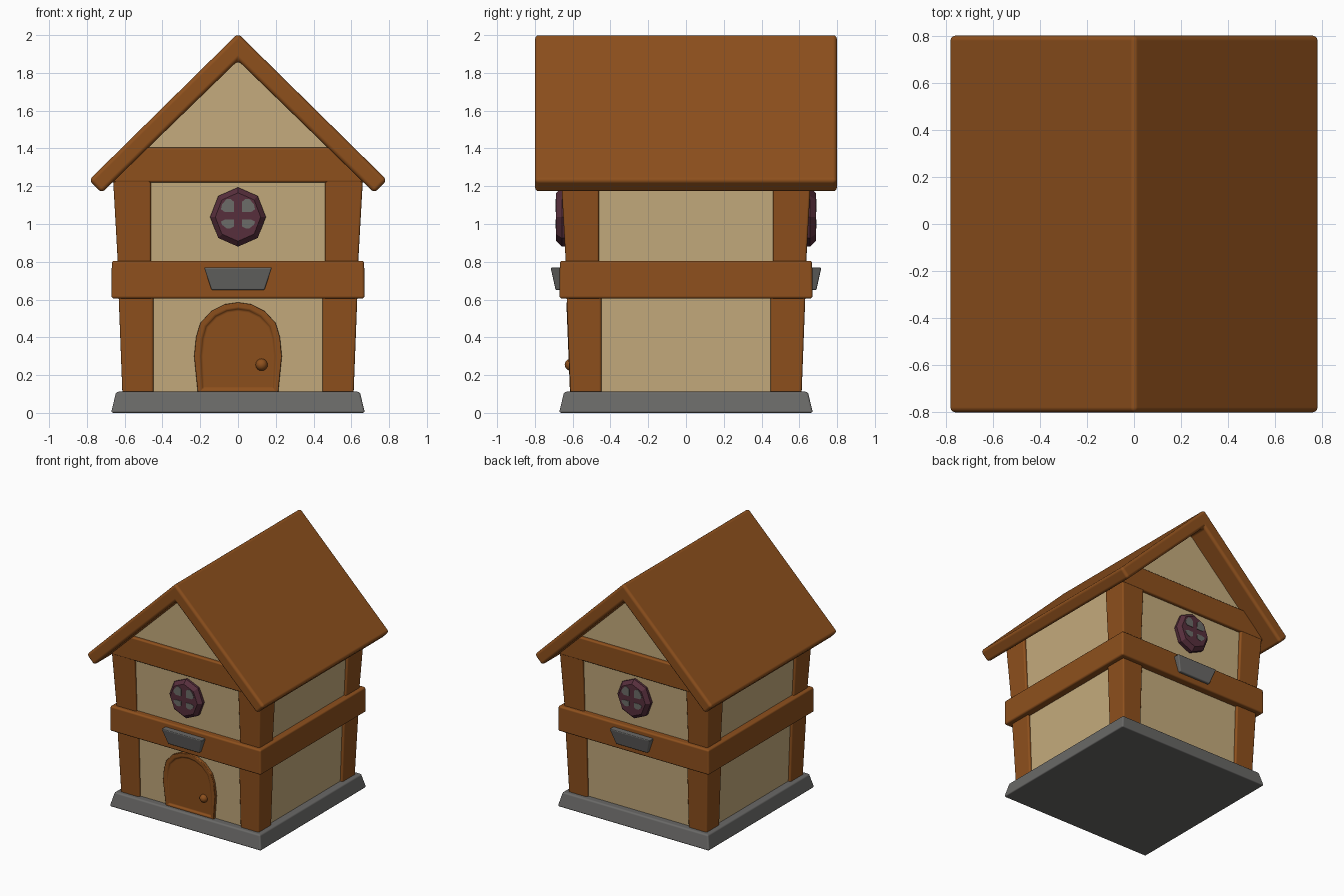
import bpy, bmesh, math

if "Cube" in bpy.data.objects:
    bpy.data.objects.remove(bpy.data.objects["Cube"])


def material(name, rgb):
    m = bpy.data.materials.new(name)
    m.diffuse_color = (*rgb, 1)
    m.use_nodes = True
    m.node_tree.nodes["Principled BSDF"].inputs["Base Color"].default_value = m.diffuse_color
    return m


WOOD = material("brown wood", (0.27, 0.08, 0.012))
PLASTER = material("beige plaster", (0.56, 0.41, 0.205))
STONE = material("grey stone", (0.142, 0.14, 0.135))
FRAME = material("plum frame", (0.095, 0.028, 0.045))
GLASS = material("grey glass", (0.15, 0.15, 0.14))


def finish(name, bm, mat, bevel):
    bmesh.ops.recalc_face_normals(bm, faces=bm.faces[:])
    for f in bm.faces:
        f.smooth = bevel > 0
    me = bpy.data.meshes.new(name)
    bm.to_mesh(me)
    bm.free()
    me.materials.append(mat)
    ob = bpy.data.objects.new(name, me)
    bpy.context.collection.objects.link(ob)
    if bevel:
        mod = ob.modifiers.new("soft edges", 'BEVEL')
        mod.width = bevel
        mod.segments = 3
        mod.limit_method = 'ANGLE'
        mod.angle_limit = math.radians(25)
        mod.harden_normals = True
    return ob


def loft(name, ring_a, ring_b, mat, bevel=0.0, inset=None):
    """Solid between two matching rings; inset = frame width and recess on ring_b."""
    bm = bmesh.new()
    a = [bm.verts.new(p) for p in ring_a]
    b = [bm.verts.new(p) for p in ring_b]
    n = len(a)
    bm.faces.new(a)
    cap = bm.faces.new(b)
    for i in range(n):
        j = (i + 1) % n
        bm.faces.new((a[i], a[j], b[j], b[i]))
    if inset:
        bmesh.ops.recalc_face_normals(bm, faces=bm.faces[:])
        bmesh.ops.inset_region(bm, faces=[cap], thickness=inset[0])
        bmesh.ops.inset_region(bm, faces=[cap], thickness=0.012, depth=-inset[1])
    return finish(name, bm, mat, bevel)


def prism(name, profile, y0, y1, mat, bevel=0.0):
    return loft(name, [(x, y0, z) for x, z in profile],
                [(x, y1, z) for x, z in profile], mat, bevel)


def rect(x0, x1, y0, y1, z):
    return [(x0, y0, z), (x1, y0, z), (x1, y1, z), (x0, y1, z)]


def square(r, z):
    return rect(-r, r, -r, r, z)


def mirrored(half):
    """Close a right-hand half profile across x = 0."""
    return half + [(-x, z) for x, z in reversed(half) if x > 0]


# Stone base, flared plaster walls and timber belt
loft("stone_base", square(0.672, 0), square(0.645, 0.112), STONE, 0.012)
loft("lower_walls", square(0.592, 0.1), square(0.612, 0.62), PLASTER)
loft("upper_walls", square(0.618, 0.79), square(0.64, 1.25), PLASTER)
prism("gable_walls", mirrored([(0, 1.90), (0.65, 1.255), (0.6, 1.24)]),
      -0.638, 0.638, PLASTER)
loft("timber_belt", square(0.67, 0.605), square(0.668, 0.805), WOOD, 0.014)

# Roof as one chevron
prism("roof", mirrored([(0, 2.009), (0.789, 1.232), (0.722, 1.164), (0, 1.865)]),
      -0.8, 0.8, WOOD, 0.022)

# Flared corner posts on both storeys
for sx in (-1, 1):
    for sy in (-1, 1):
        for label, inner, low, high, z0, z1 in (
                ("lower", 0.448, 0.612, 0.632, 0.1, 0.62),
                ("upper", 0.46, 0.636, 0.662, 0.79, 1.25)):
            loft(label + "_corner_post",
                 rect(sx * inner, sx * low, sy * inner, sy * low, z0),
                 rect(sx * inner, sx * high, sy * inner, sy * high, z1), WOOD, 0.012)

for s, side in ((-1, "front"), (1, "back")):
    # Gable beam under the roof
    prism(side + "_gable_beam", [(-0.675, 1.22), (0.675, 1.22), (0.5, 1.405), (-0.5, 1.405)],
          s * 0.46, s * 0.665, WOOD, 0.012)

    # Stone sill below the window
    loft(side + "_sill",
         [(x, s * y, 0.65) for x, y in ((-0.14, 0.6), (0.14, 0.6), (0.14, 0.69), (-0.14, 0.69))],
         [(x, s * y, 0.77) for x, y in ((-0.18, 0.6), (0.18, 0.6), (0.18, 0.717), (-0.18, 0.717))],
         STONE, 0.008)

    # Octagonal window: short rim, then a chamfered face
    def octagon(r, y):
        return [(0.94 * r * math.sin(k * math.pi / 4), s * y,
                 1.037 + r * math.cos(k * math.pi / 4)) for k in range(8)]
    loft(side + "_window_rim", octagon(0.15, 0.6), octagon(0.157, 0.657), FRAME)
    loft(side + "_window_face", octagon(0.157, 0.657), octagon(0.128, 0.687), FRAME)

    # Four rounded panes, the upper pair taller
    for sx in (-1, 1):
        for sz, tall in ((1, 1.0), (-1, 0.66)):
            pane = [(0.02, 0.02), (0.022, 0.075), (0.04, 0.09), (0.06, 0.09),
                    (0.085, 0.06), (0.09, 0.035), (0.07, 0.02)]
            prism(side + "_window_pane",
                  [(sx * x, 1.043 + sz * (0.02 + (z - 0.02) * tall)) for x, z in pane],
                  s * 0.682, s * 0.69, GLASS)

# Arched front door with a raised frame, leaning with the wall
arch = mirrored([(0, 0.585), (0.07, 0.575), (0.14, 0.54), (0.2, 0.475),
                 (0.222, 0.4), (0.232, 0.3), (0.212, 0.1)])
loft("door", [(x, -0.56, z) for x, z in arch],
     [(x, -0.61 - 0.04 * z, z) for x, z in arch], WOOD, 0.006, inset=(0.03, 0.01))

# Door knob
bm = bmesh.new()
bmesh.ops.create_uvsphere(bm, u_segments=12, v_segments=8, radius=0.032)
knob = finish("door_knob", bm, WOOD, 0)
knob.location = (0.125, -0.61, 0.255)
for p in knob.data.polygons:
    p.use_smooth = True
